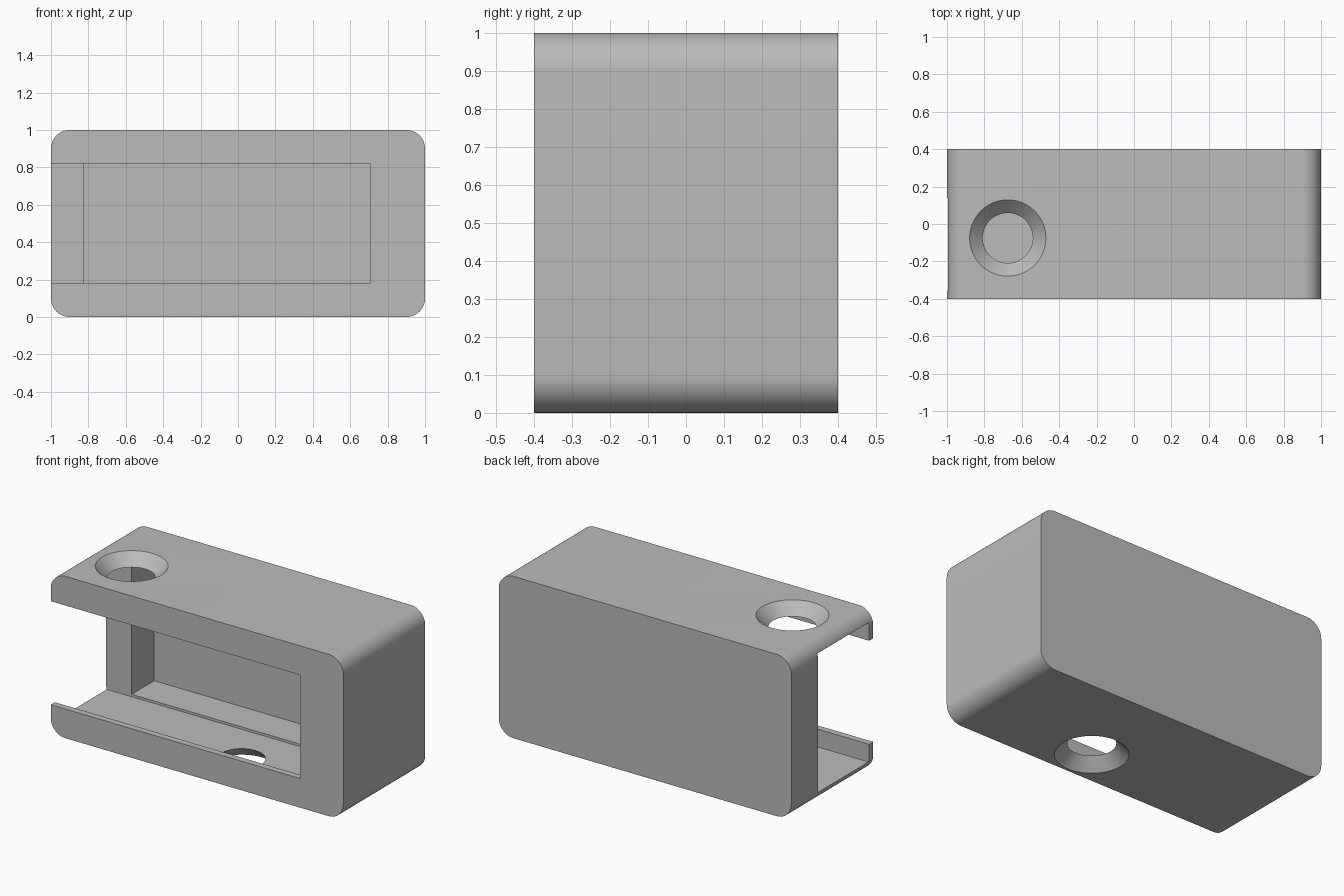
import bpy, bmesh, math
from mathutils import Matrix, Vector

default = bpy.data.objects.get("Cube")
if default:
    bpy.data.objects.remove(default, do_unlink=True)

grey = bpy.data.materials.new("plain grey")
grey.use_nodes = True
colour = (0.5, 0.5, 0.5, 1)
grey.diffuse_color = colour
grey.node_tree.nodes["Principled BSDF"].inputs["Base Color"].default_value = colour


def make_object(name, bm):
    mesh = bpy.data.meshes.new(name)
    bm.to_mesh(mesh)
    bm.free()
    mesh.materials.append(grey)
    obj = bpy.data.objects.new(name, mesh)
    bpy.context.collection.objects.link(obj)
    return obj


def box(name, low, high, corner=0):
    """Box between two corners, with its four depth edges optionally rounded."""
    low, high = Vector(low), Vector(high)
    bm = bmesh.new()
    bmesh.ops.create_cube(bm, size=1)
    bmesh.ops.scale(bm, vec=high - low, verts=bm.verts)
    bmesh.ops.translate(bm, vec=(low + high) / 2, verts=bm.verts)
    if corner:
        edges = [e for e in bm.edges
                 if abs(e.verts[0].co.y - e.verts[1].co.y) > 0.1]
        bmesh.ops.bevel(bm, geom=edges, offset=corner, segments=12,
                        profile=0.5, affect='EDGES')
    return make_object(name, bm)


def countersink(name, x, y, z, outward):
    """Cone that is wide at the outer surface and narrow inside the wall."""
    extra = 0.02
    depth = wall + 2 * extra
    bm = bmesh.new()
    bmesh.ops.create_cone(bm, cap_ends=True, segments=64,
                          radius1=inner_r - extra, radius2=outer_r + extra,
                          depth=depth)
    if outward < 0:
        bmesh.ops.rotate(bm, cent=(0, 0, 0), verts=bm.verts,
                         matrix=Matrix.Rotation(math.pi, 3, 'X'))
    bmesh.ops.translate(bm, vec=(x, y, z - outward * wall / 2), verts=bm.verts)
    return make_object(name, bm)


wall, inner_r, outer_r = 0.07, 0.134, 0.204

# Rounded outer shell
housing = box("housing", (-1, -0.4, 0), (1, 0.4, 1), corner=0.1)

# Sliding slot, lipped front opening, rear pocket and the two holes
cutters = [
    box("slot_cutter", (-1.2, -0.36, wall), (0.82, 0.14, 1 - wall)),
    box("opening_cutter", (-1.2, -0.5, 0.18), (0.705, -0.3, 0.82)),
    box("pocket_cutter", (-0.825, 0.1, 0.085), (0.8, 0.36, 0.915)),
    countersink("top_hole_cutter", -0.675, -0.075, 1, 1),
    countersink("bottom_hole_cutter", 0.15, -0.18, 0, -1),
]
for cutter in cutters:
    cutter.hide_render = True
    cut = housing.modifiers.new(cutter.name, 'BOOLEAN')
    cut.operation = 'DIFFERENCE'
    cut.solver = 'EXACT'
    cut.object = cutter

# Apply the cuts and discard the cutters
bpy.ops.object.select_all(action='DESELECT')
bpy.context.view_layer.objects.active = housing
housing.select_set(True)
for cut in list(housing.modifiers):
    bpy.ops.object.modifier_apply(modifier=cut.name)
for cutter in cutters:
    bpy.data.objects.remove(cutter, do_unlink=True)

bpy.ops.object.shade_smooth_by_angle(angle=math.radians(30))
